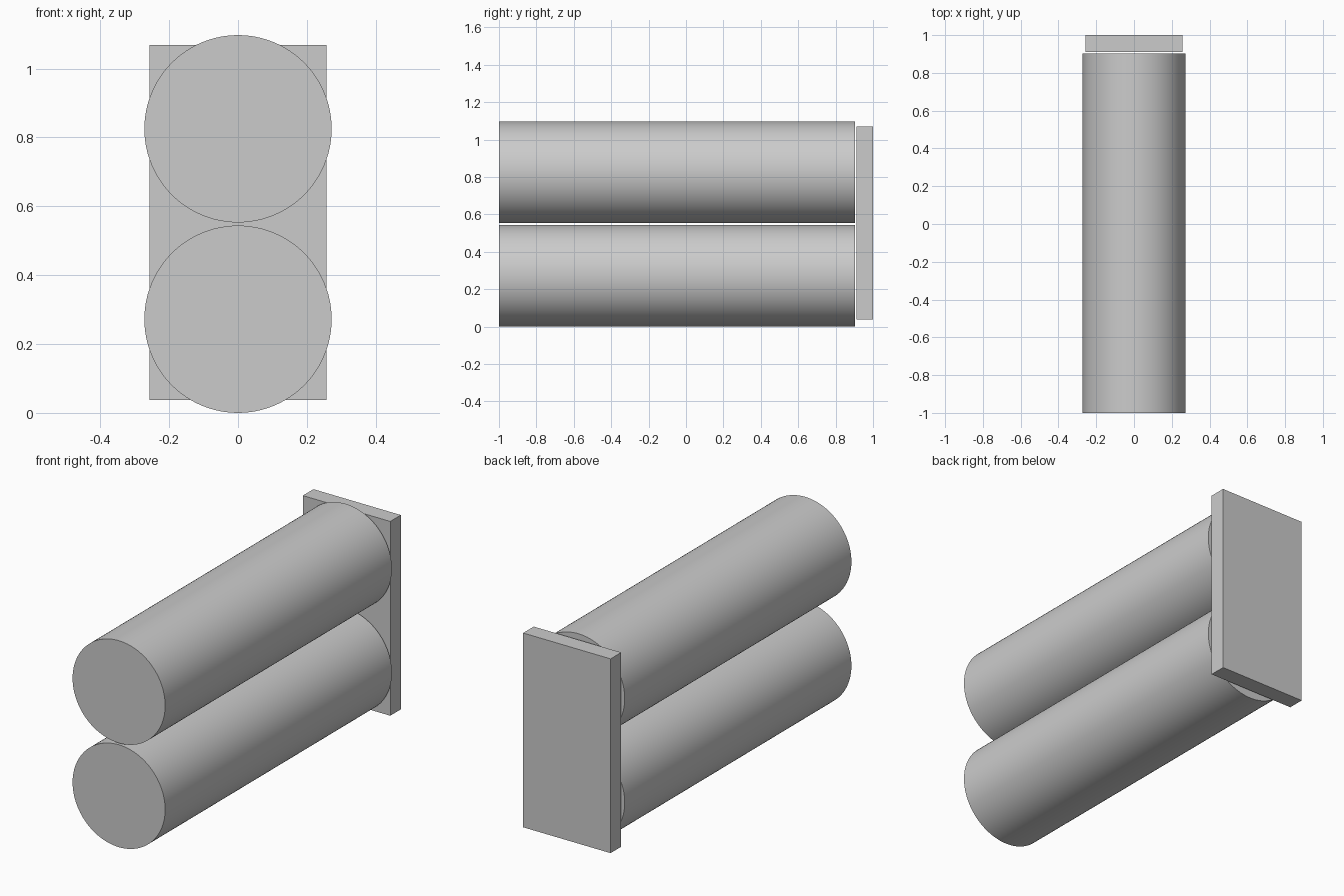
import bpy
from math import radians

default = bpy.data.objects.get("Cube")
if default:
    bpy.data.objects.remove(default, do_unlink=True)

# Single plain grey
GREY = (0.6, 0.6, 0.6, 1.0)
grey = bpy.data.materials.new("plain_grey")
grey.use_nodes = True
grey.diffuse_color = GREY
grey.node_tree.nodes["Principled BSDF"].inputs["Base Color"].default_value = GREY

RADIUS = 0.272
FRONT, TUBE_END = -1.0, 0.903
PLATE_START, PLATE_END = 0.911, 1.0


def add_tube(name, z):
    """Closed smooth cylinder running front to back."""
    bpy.ops.mesh.primitive_cylinder_add(
        vertices=96, radius=RADIUS, depth=TUBE_END - FRONT,
        location=(0, (FRONT + TUBE_END) / 2, z), rotation=(radians(90), 0, 0))
    tube = bpy.context.object
    tube.name = name
    tube.data.materials.append(grey)
    bpy.ops.object.shade_smooth_by_angle(angle=radians(30))


# Two stacked cylinders with a hairline gap between them
add_tube("lower_cylinder", RADIUS)
add_tube("upper_cylinder", 0.825)

# Rectangular plate behind the cylinders
bpy.ops.mesh.primitive_cube_add(
    size=1, location=(0, (PLATE_START + PLATE_END) / 2, 0.553))
plate = bpy.context.object
plate.name = "back_plate"
plate.scale = (0.514, PLATE_END - PLATE_START, 1.032)
bpy.ops.object.transform_apply(location=False, rotation=False, scale=True)
plate.data.materials.append(grey)
